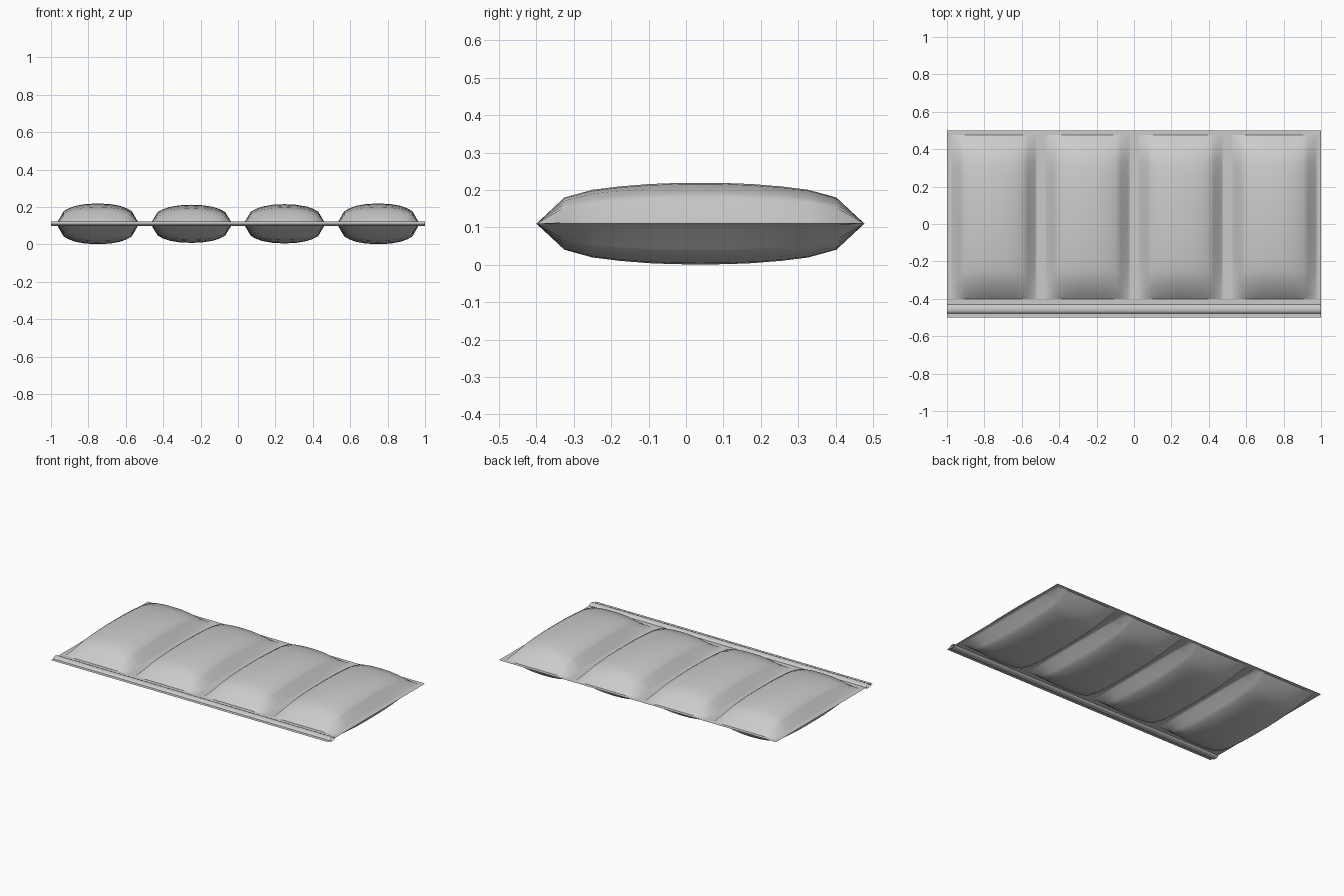
import bpy, bmesh, math

if "Cube" in bpy.data.objects:
    bpy.data.objects.remove(bpy.data.objects["Cube"])

MID = 0.11
Y0, Y1 = -0.40, 0.477
CHAMBERS = [(-0.98, -0.52, 0.109), (-0.477, -0.021, 0.102),
            (0.021, 0.477, 0.105), (0.52, 0.98, 0.109)]
# (distance from seam, relative height), mirrored about the chamber centre
X_PROF = [(0, 0), (0.012, 0.05), (0.048, 0.62), (0.075, 0.76), (0.11, 0.88), (0.165, 0.97)]
Y_PROF = [(0, 0), (0.075, 0.64), (0.15, 0.83), (0.22, 0.91), (0.30, 0.97), (0.37, 0.995)]


def finish(name, bm, angle=50):
    me = bpy.data.meshes.new(name)
    bm.to_mesh(me)
    bm.free()
    ob = bpy.data.objects.new(name, me)
    bpy.context.collection.objects.link(ob)
    bpy.context.view_layer.objects.active = ob
    ob.select_set(True)
    bpy.ops.object.shade_smooth_by_angle(angle=math.radians(angle))
    ob.select_set(False)


def stations(a, b, prof):
    left = [(a + d, f) for d, f in prof]
    right = [(b - d, f) for d, f in reversed(prof)]
    return left + [((a + b) / 2, 1.0)] + right


def skin(bm, rows, flip=False):
    for r0, r1 in zip(rows, rows[1:]):
        for i in range(len(r0) - 1):
            q = [r0[i], r0[i + 1], r1[i + 1], r1[i]]
            bm.faces.new(q[::-1] if flip else q)


# Inflated chambers: upper and lower skins meeting at the seam
for n, (a, b, h) in enumerate(CHAMBERS):
    bm = bmesh.new()
    for s in (1, -1):
        rows = [[bm.verts.new((x, y, MID + s * h * fx * fy))
                 for x, fx in stations(a, b, X_PROF)]
                for y, fy in stations(Y0, Y1, Y_PROF)]
        skin(bm, rows, s < 0)
    bmesh.ops.remove_doubles(bm, verts=bm.verts, dist=1e-5)
    finish(f"air_chamber_{n + 1}", bm, 70)

# Flat welded seams around and between the chambers
bm = bmesh.new()
edges = [-1] + [v for a, b, _ in CHAMBERS for v in (a, b)] + [1]


def strip(x0, x1, y0, y1):
    bm.faces.new([bm.verts.new((x, y, MID)) for x, y in
                  ((x0, y0), (x1, y0), (x1, y1), (x0, y1))])


for i in range(0, len(edges), 2):
    strip(edges[i], edges[i + 1], Y0, Y1)
strip(-1, 1, Y1, 0.5)
strip(-1, 1, -0.43, Y0)
strip(-1, 1, -0.5, -0.478)
finish("welded_seams", bm)

# Open-ended hem sleeve along the front edge
bm = bmesh.new()
ring = []
for k in range(13):
    t = 2 * math.pi * k / 12
    ring.append((-0.454 + 0.024 * math.cos(t), MID + 0.012 * math.sin(t)))
rows = [[bm.verts.new((x, y, z)) for x in (-1, 1)] for y, z in ring]
skin(bm, rows, True)
bmesh.ops.remove_doubles(bm, verts=bm.verts, dist=1e-5)
bmesh.ops.recalc_face_normals(bm, faces=bm.faces)
finish("hem_sleeve", bm)
